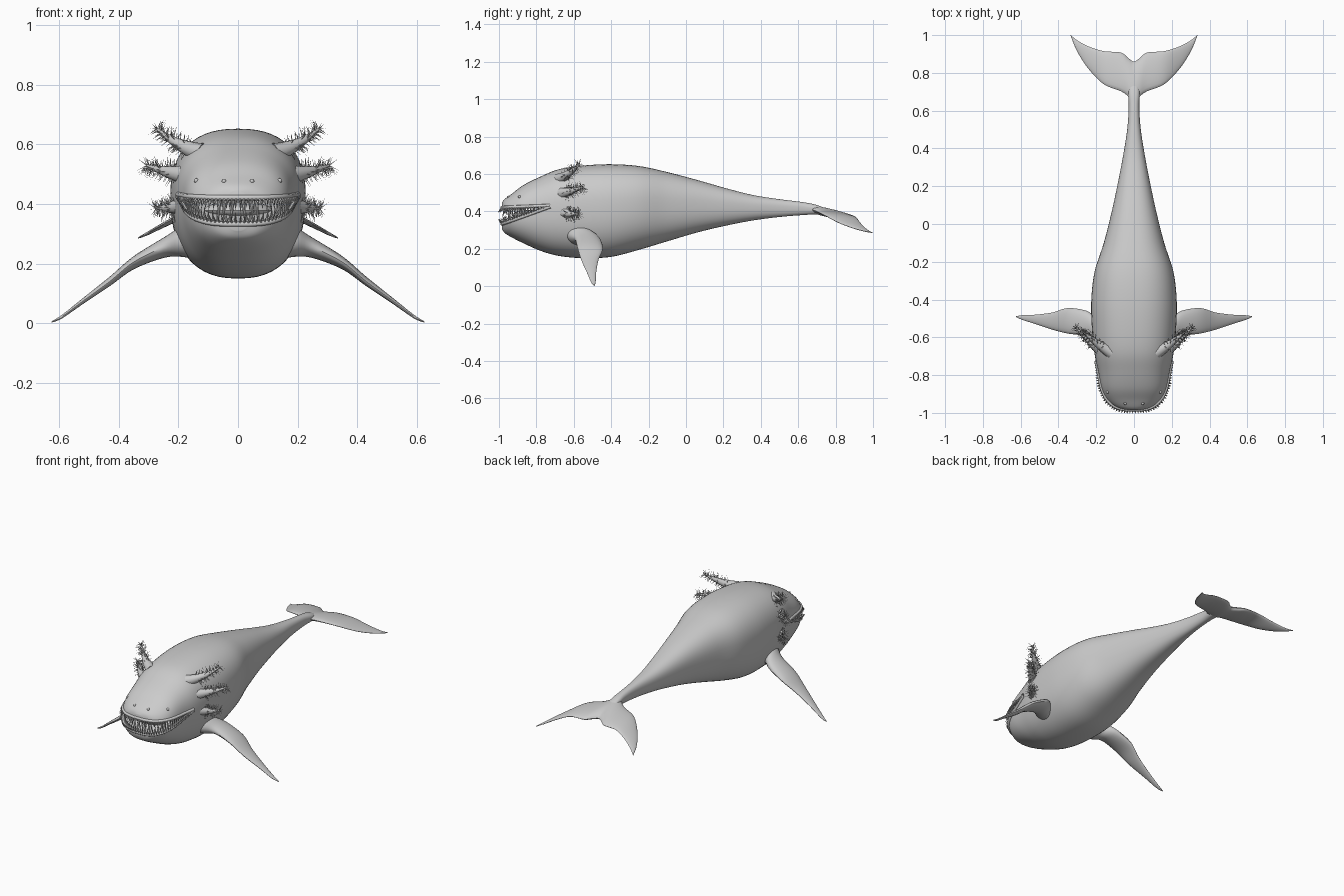
import bpy, bmesh, math, random
from mathutils import Vector, Matrix

random.seed(4)
cube = bpy.data.objects.get("Cube")
if cube:
    bpy.data.objects.remove(cube, do_unlink=True)

skin = bpy.data.materials.new("grey_skin")
skin.use_nodes = True
skin.diffuse_color = (0.6, 0.6, 0.6, 1)
skin.node_tree.nodes["Principled BSDF"].inputs["Base Color"].default_value = (0.6, 0.6, 0.6, 1)


def finish(bm, name, mirror=False, angle=40):
    bmesh.ops.recalc_face_normals(bm, faces=bm.faces)
    mesh = bpy.data.meshes.new(name)
    bm.to_mesh(mesh)
    bm.free()
    mesh.materials.append(skin)
    obj = bpy.data.objects.new(name, mesh)
    bpy.context.collection.objects.link(obj)
    if mirror:
        mod = obj.modifiers.new("mirror", 'MIRROR')
        mod.use_mirror_merge = False
    smooth_shade(obj, angle)
    return obj


def smooth_shade(obj, angle=40):
    bpy.ops.object.select_all(action='DESELECT')
    obj.select_set(True)
    bpy.context.view_layer.objects.active = obj
    bpy.ops.object.shade_smooth_by_angle(angle=math.radians(angle))


def smooth_rows(rows, n):
    """Catmull-Rom interpolation through a small table of stations."""
    out = []
    for i in range(len(rows) - 1):
        a, b, c, d = (rows[min(max(i + k, 0), len(rows) - 1)] for k in (-1, 0, 1, 2))
        for s in range(n):
            t = s / n
            out.append([0.5 * (2 * q + (r - p) * t + (2 * p - 5 * q + 4 * r - u) * t ** 2
                               + (3 * q - p - 3 * r + u) * t ** 3)
                        for p, q, r, u in zip(a, b, c, d)])
    return out + [list(rows[-1])]


def loft(bm, rings):
    loops = [[bm.verts.new(p) for p in ring] for ring in rings]
    for a, b in zip(loops, loops[1:]):
        for i in range(len(a)):
            j = (i + 1) % len(a)
            bm.faces.new((a[i], a[j], b[j], b[i]))
    bm.faces.new(loops[0])
    bm.faces.new(list(reversed(loops[-1])))


def spike(bm, base, direction, length, radius, sides=5):
    d = Vector(direction).normalized()
    place = Matrix.Translation(Vector(base) + d * length / 2) @ d.to_track_quat('Z', 'Y').to_matrix().to_4x4()
    bmesh.ops.create_cone(bm, cap_ends=True, segments=sides, radius1=radius,
                          radius2=radius * 0.08, depth=length, matrix=place)


def resample(points, n):
    lengths = [0]
    for a, b in zip(points, points[1:]):
        lengths.append(lengths[-1] + (b - a).length)
    out, k = [], 0
    for i in range(n):
        goal = lengths[-1] * i / (n - 1)
        while k < len(points) - 2 and lengths[k + 1] < goal:
            k += 1
        out.append(points[k].lerp(points[k + 1], (goal - lengths[k]) / (lengths[k + 1] - lengths[k])))
    return out


# Body stations: y, top, bottom, half width
POWER = 2.4
body_rows = smooth_rows([
    (-.985, .445, .31, .04), (-.97, .465, .285, .10), (-.93, .495, .26, .145),
    (-.87, .54, .23, .172), (-.78, .585, .19, .19), (-.68, .625, .162, .21),
    (-.55, .645, .15, .223), (-.4, .652, .157, .226), (-.25, .642, .195, .208),
    (-.1, .61, .24, .16), (.07, .565, .29, .117), (.22, .522, .325, .085),
    (.36, .487, .352, .058), (.5, .465, .37, .036), (.62, .45, .38, .028),
    (.7, .434, .383, .03), (.78, .4, .375, .02)], 6)


def body_ring(row, count=56):
    y, top, bottom, w = row
    mid = bottom + 0.55 * (top - bottom)
    ring = []
    for i in range(count):
        c, s = math.cos(math.tau * i / count), math.sin(math.tau * i / count)
        x = w * math.copysign(abs(c) ** (2 / POWER), c)
        h = (top - mid) if s > 0 else (mid - bottom)
        ring.append((x, y, mid + h * math.copysign(abs(s) ** (2 / POWER), s)))
    return ring


def half_width(y, z):
    for a, b in zip(body_rows, body_rows[1:]):
        if a[0] <= y <= b[0]:
            t = (y - a[0]) / (b[0] - a[0])
            _, top, bottom, w = (p + (q - p) * t for p, q in zip(a, b))
            mid = bottom + 0.55 * (top - bottom)
            f = (z - mid) / ((top - mid) if z > mid else (mid - bottom))
            return w * max(0, 1 - abs(f) ** POWER) ** (1 / POWER)
    return 0


bm = bmesh.new()
loft(bm, [body_ring(r) for r in body_rows])
body = finish(bm, "body")

# Mouth opening: a wedge cut through the head
CORNER, FRONT = -.725, -.984


def upper_line(y):
    return .428 - .04 * (CORNER - y)


def lower_line(y):
    return .428 - .36 * (CORNER - y)


bm = bmesh.new()
wedge = [(CORNER, .428), (-1.1, upper_line(-1.1)), (-1.1, lower_line(-1.1))]
loft(bm, [[(x, y, z) for y, z in wedge] for x in (-.4, .4)])
cutter = finish(bm, "mouth_cutter")
cutter.hide_render = True
cut = body.modifiers.new("mouth", 'BOOLEAN')
cut.operation, cut.object, cut.solver = 'DIFFERENCE', cutter, 'EXACT'
bpy.context.view_layer.objects.active = body
bpy.ops.object.modifier_apply(modifier="mouth")
bpy.data.objects.remove(cutter, do_unlink=True)
smooth_shade(body)


def lip_path(line):
    ys = [FRONT + (CORNER - FRONT) * (i / 60) ** 2 for i in range(61)]
    side = [Vector((half_width(y, line(y)), y, line(y))) for y in ys]
    return [Vector((-p.x, p.y, p.z)) for p in reversed(side)] + side


# Lips and rows of teeth
for jaw, line, down in (("upper", upper_line, -1), ("lower", lower_line, 1)):
    path = lip_path(line)
    points = resample(path, 60)
    curve = bpy.data.curves.new(jaw + "_lip", 'CURVE')
    curve.dimensions = '3D'
    curve.bevel_depth = .009
    curve.bevel_resolution = 2
    spline = curve.splines.new('POLY')
    spline.points.add(len(points) - 1)
    for sp, p in zip(spline.points, points):
        sp.co = (p.x, p.y, p.z - down * .003, 1)
    curve.materials.append(skin)
    bpy.context.collection.objects.link(bpy.data.objects.new(jaw + "_lip", curve))

    bm = bmesh.new()
    for inset, count, size, lean in ((1, 58, .030, .8), (.92, 48, .042, .25), (.82, 34, .04, 0)):
        for p in resample(path, count)[2:-2]:
            out = Vector((p.x, p.y + .8, 0)).normalized()
            base = Vector((p.x * inset, -.8 + (p.y + .8) * inset, p.z - down * .004))
            gap = upper_line(p.y) - lower_line(p.y)
            length = min(size * random.uniform(.8, 1.2), gap * .7 + .012)
            spike(bm, base, out * lean + Vector((0, 0, down)), length, .0055)
    finish(bm, jaw + "_teeth")

# Large front fangs
bm = bmesh.new()
for x in (.018, .045, .062):
    spike(bm, (x, -.945, .422), (.05, 0, -1), .08, .009, 8)
finish(bm, "fangs", mirror=True)

# Tongue
bm = bmesh.new()
bmesh.ops.create_uvsphere(bm, u_segments=24, v_segments=12, radius=1,
                          matrix=Matrix.Translation((0, -.83, .378)) @ Matrix.Diagonal((.12, .1, .03, 1)))
finish(bm, "tongue")

# Small eyes and nostrils set on the snout
bm = bmesh.new()
for x, z in ((.047, .476), (.14, .478)):
    y = FRONT
    while half_width(y, z) < x and y < -.7:
        y += .002
    bmesh.ops.create_uvsphere(bm, u_segments=10, v_segments=6, radius=.008,
                              matrix=Matrix.Translation((x, y, z)))
finish(bm, "eyes_and_nostrils", mirror=True)


# Flat fins: x, leading y, trailing y, leading z, trailing z, half thickness
def fin_ring(row, count=20):
    x, y0, y1, z0, z1, thick = row
    ring = []
    for i in range(count):
        a = math.tau * i / count
        t = .5 - .5 * math.cos(a)
        ring.append((x, y0 + (y1 - y0) * t, z0 + (z1 - z0) * t + thick * math.sin(a)))
    return ring


flipper = [(.13, -.64, -.50, .27, .27, .06), (.19, -.635, -.50, .275, .27, .05),
           (.25, -.595, -.46, .255, .25, .034), (.35, -.58, -.445, .205, .2, .022),
           (.43, -.56, -.468, .14, .14, .016), (.52, -.53, -.48, .074, .074, .01),
           (.59, -.508, -.483, .022, .022, .006), (.625, -.492, -.488, .004, .004, .002)]
bm = bmesh.new()
loft(bm, [fin_ring(r) for r in smooth_rows(flipper, 5)])
finish(bm, "flipper", mirror=True)

# Tail fluke, lofted from tip to tip
half = [(0, .64, .86, .418, .372, .024), (.03, .675, .878, .41, .37, .022),
        (.07, .703, .908, .398, .366, .018), (.16, .74, .915, .38, .362, .012),
        (.24, .82, .94, .338, .33, .009), (.3, .912, .972, .305, .3, .006),
        (.335, .995, 1, .286, .285, .002)]
fluke = [(-r[0], *r[1:]) for r in reversed(half[1:])] + half
bm = bmesh.new()
loft(bm, [fin_ring(r) for r in smooth_rows(fluke, 5)])
finish(bm, "tail_fluke")

# Feathery gill stalks, three on each side
gills = [("upper", (.12, -.68, .57), (.2, -.635, .59), (.27, -.57, .65)),
         ("middle", (.17, -.67, .495), (.24, -.62, .505), (.305, -.55, .528)),
         ("lower", (.18, -.66, .395), (.225, -.625, .385), (.275, -.575, .385))]
for label, *points in gills:
    a, b, c = map(Vector, points)
    bm = bmesh.new()
    rings = []
    for i in range(13):
        t = i / 12
        p = a * (1 - t) ** 2 + b * 2 * t * (1 - t) + c * t * t
        d = ((b - a) * (1 - t) + (c - b) * t).normalized()
        u = d.cross(Vector((0, 1, 0))).normalized()
        v = d.cross(u)
        r = .03 * (1 - t) + .004
        rings.append([p + (u * math.cos(k * math.tau / 10) + v * math.sin(k * math.tau / 10)) * r
                      for k in range(10)])
        if t > .3:
            for k in range(14):
                ang = random.uniform(0, math.tau)
                side = u * math.cos(ang) + v * math.sin(ang) * .7
                spike(bm, p + side * r * .7 + d * random.uniform(-.005, .005),
                      side + d * random.uniform(.1, .6), random.uniform(.024, .04), .0018, 3)
    loft(bm, rings)
    finish(bm, label + "_gill", mirror=True)
